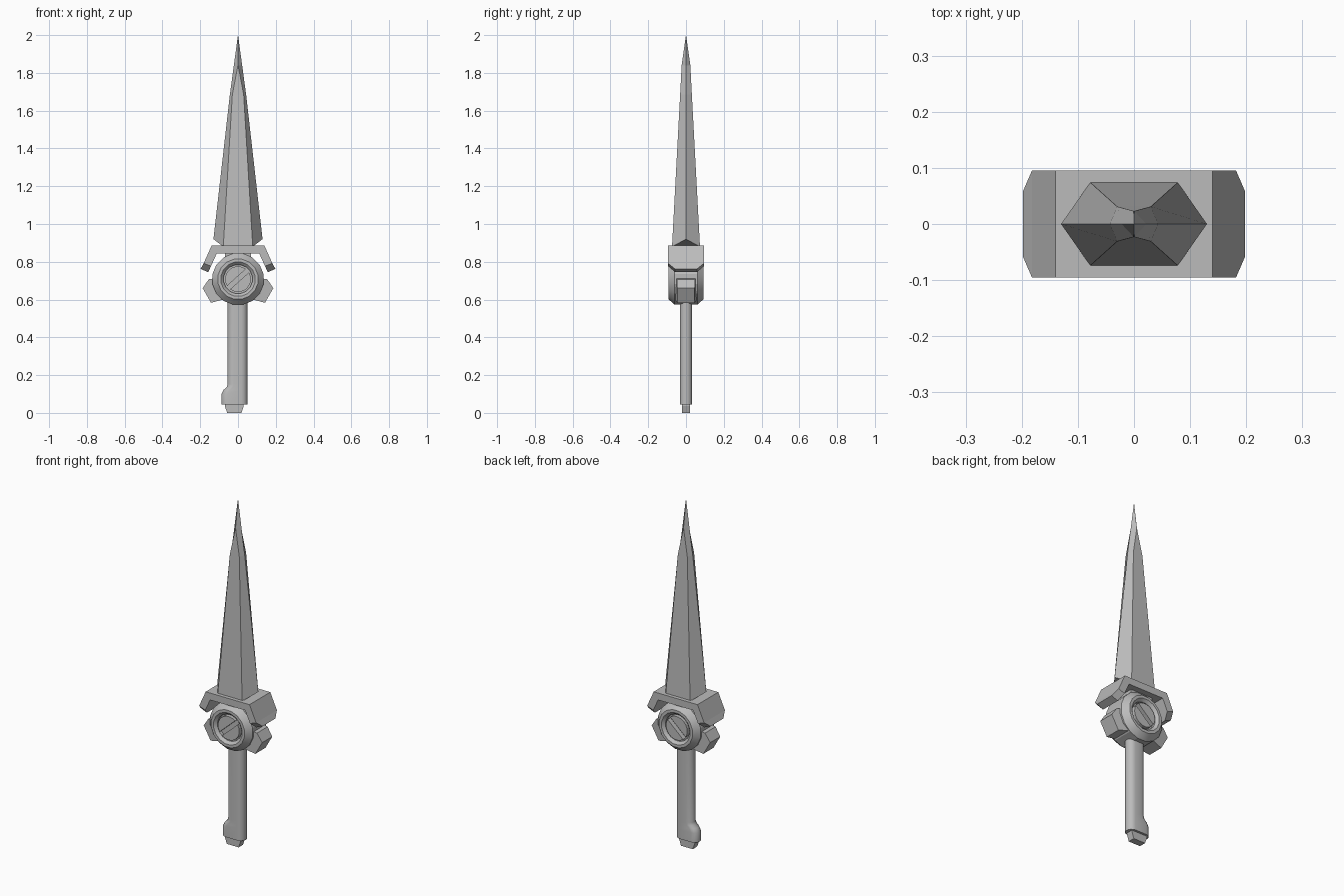
import bpy, bmesh, math
from mathutils import Vector

if "Cube" in bpy.data.objects:
    bpy.data.objects.remove(bpy.data.objects["Cube"], do_unlink=True)

metal = bpy.data.materials.new("grey_metal")
metal.use_nodes = True
GREY = (0.5, 0.5, 0.5, 1)
metal.diffuse_color = GREY
metal.node_tree.nodes["Principled BSDF"].inputs["Base Color"].default_value = GREY


def finish(name, bm, smooth=None):
    bmesh.ops.remove_doubles(bm, verts=bm.verts, dist=0.0001)
    bmesh.ops.recalc_face_normals(bm, faces=bm.faces)
    mesh = bpy.data.meshes.new(name)
    bm.to_mesh(mesh)
    bm.free()
    mesh.materials.append(metal)
    obj = bpy.data.objects.new(name, mesh)
    bpy.context.collection.objects.link(obj)
    if smooth:
        bpy.ops.object.select_all(action='DESELECT')
        obj.select_set(True)
        bpy.context.view_layer.objects.active = obj
        bpy.ops.object.shade_smooth_by_angle(angle=math.radians(smooth))
    return obj


def loft(name, rings, smooth=None, closed=False):
    """Skin a list of equal-length rings; cap the ends unless closed."""
    bm = bmesh.new()
    loops = [[bm.verts.new(p) for p in ring] for ring in rings]
    pairs = list(zip(loops, loops[1:]))
    if closed:
        pairs.append((loops[-1], loops[0]))
    n = len(loops[0])
    for a, b in pairs:
        for i in range(n):
            j = (i + 1) % n
            bm.faces.new((a[i], a[j], b[j], b[i]))
    if not closed:
        bm.faces.new(loops[0])
        bm.faces.new(loops[-1])
    return finish(name, bm, smooth)


# Blade: six-sided, its flats closing to a point below the tip
def blade_ring(edge, flat, depth, z_edge, z_flat):
    return [(edge, 0, z_edge), (flat, depth, z_flat), (-flat, depth, z_flat),
            (-edge, 0, z_edge), (-flat, -depth, z_flat), (flat, -depth, z_flat)]


loft("blade", [blade_ring(0.13, 0.078, 0.074, 0.92, 0.88),
               blade_ring(0.043, 0.03, 0.031, 1.685, 1.685),
               blade_ring(0.022, 0.0005, 0.023, 1.84, 1.84),
               blade_ring(0.0003, 0.0002, 0.0003, 2, 2)])

# Guard: bent bar with drooping arms and chamfered arm ends
arm = [((-0.198, 0.762), (-0.158, 0.745), 0.058),
       ((-0.182, 0.792), (-0.143, 0.777), 0.095),
       ((-0.14, 0.885), (-0.112, 0.845), 0.095)]
bar = arm + [((-o[0], o[1]), (-i[0], i[1]), d) for o, i, d in reversed(arm)]
loft("guard", [[(o[0], -d, o[1]), (o[0], d, o[1]), (i[0], d, i[1]), (i[0], -d, i[1])]
               for o, i, d in bar])

# Neck joining guard and hub
loft("guard_neck", [[(sx * 0.07, sy * 0.06, z) for sx, sy in
                     ((-1, -1), (1, -1), (1, 1), (-1, 1))] for z in (0.76, 0.86)])

# Hub: turned ring lying along y
HUB_Z = 0.708


def circle(r, y, n):
    return [(r * math.cos(math.tau * (k + 0.5) / n), y,
             HUB_Z + r * math.sin(math.tau * (k + 0.5) / n)) for k in range(n)]


side = [(0.138, 0.06), (0.108, 0.093), (0.092, 0.093), (0.077, 0.078), (0.077, 0.04)]
profile = [(r, -y) for r, y in reversed(side)] + side
loft("hub_ring", [circle(r, y, 16) for r, y in profile], 20, closed=True)
loft("hub_core", [circle(0.078, y, 16) for y in (-0.06, 0.06)])

# Slotted screw heads on both hub faces
slot = math.radians(42)
for s, label in ((-1, "front"), (1, "back")):
    for half in (0, 1):
        start = math.asin(0.012 / 0.068)
        outline = []
        for k in range(11):
            a = slot + half * math.pi + start + (math.pi - 2 * start) * k / 10
            outline.append((0.068 * math.cos(a), HUB_Z + 0.068 * math.sin(a)))
        loft(f"screw_half_{label}_{half}",
             [[(x, s * y, z) for x, z in outline] for y in (0.05, 0.086)])

# Lugs: angled blocks on the lower flanks of the hub
lug = [(-0.085, 0.72), (-0.155, 0.707), (-0.187, 0.66), (-0.143, 0.583), (-0.06, 0.605)]
depths = (0.06, 0.048, 0.046, 0.046, 0.06)
for s, label in ((-1, "left"), (1, "right")):
    loft(f"lug_{label}", [[(s * x, f * d, z) for (x, z), d in zip(lug, depths)]
                          for f in (-1, 1)])


# Grip: stadium section swelling to one side at the base
def stadium(x0, x1, z, r=0.033):
    ring = []
    for cx, turn in ((x1 - r, -math.pi / 2), (x0 + r, math.pi / 2)):
        for k in range(9):
            a = turn + math.pi * k / 8
            ring.append((cx + r * math.cos(a), r * math.sin(a), z))
    return ring


loft("grip", [stadium(-0.088, 0.05, 0.045), stadium(-0.088, 0.05, 0.1),
              stadium(-0.076, 0.05, 0.122), stadium(-0.06, 0.05, 0.137),
              stadium(-0.055, 0.05, 0.152), stadium(-0.055, 0.05, 0.6)], 30)

# Pommel cap: small tapered block under the grip
loft("pommel_cap", [[(x, y, z) for x, y in ((x0, -0.02), (x1, -0.02), (x1, 0.02), (x0, 0.02))]
                    for x0, x1, z in ((-0.057, 0.018, 0), (-0.07, 0.03, 0.036),
                                      (-0.07, 0.03, 0.055))])
